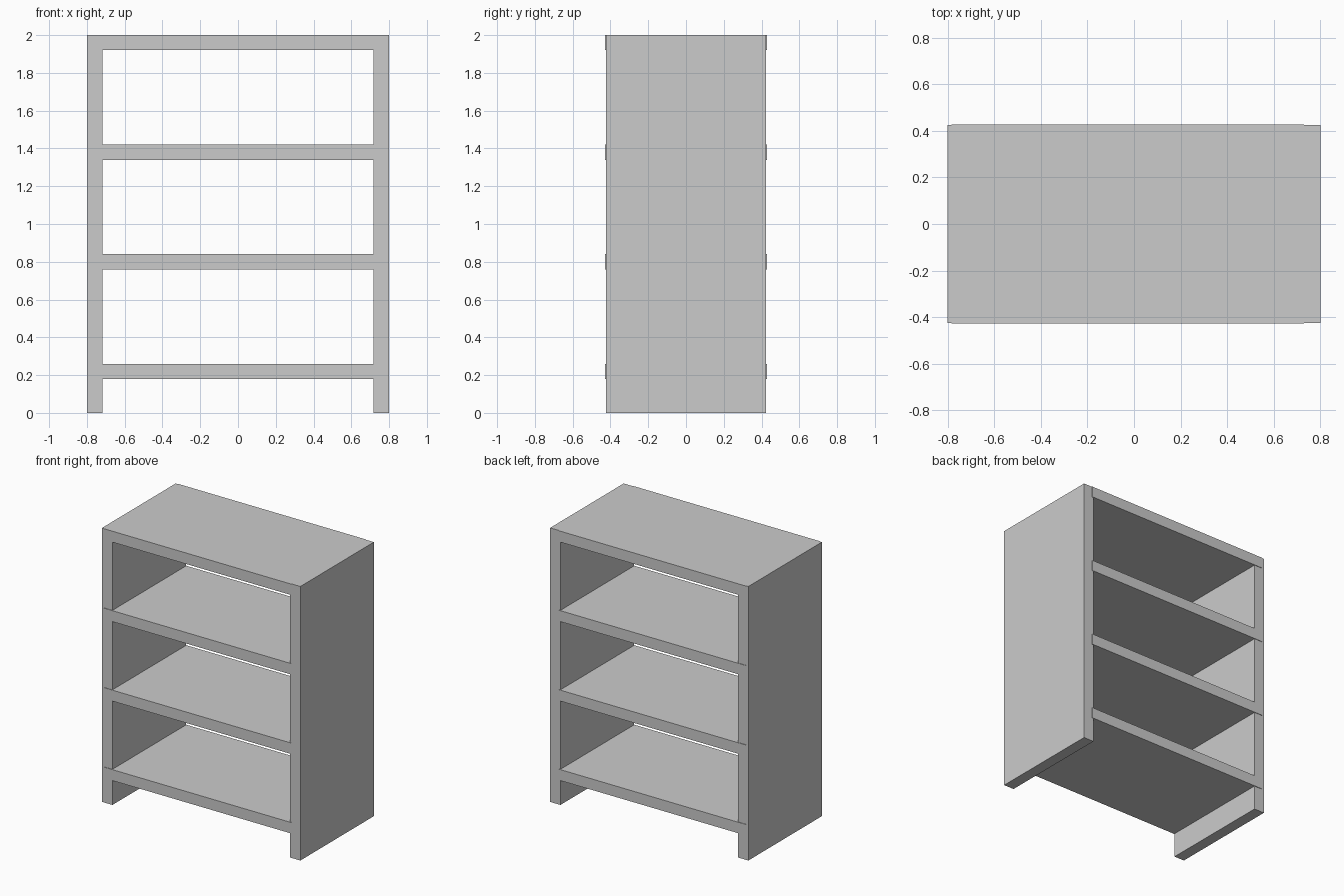
import bpy

if "Cube" in bpy.data.objects:
    bpy.data.objects.remove(bpy.data.objects["Cube"])


def box(name, x, y, z):
    """Box from (min, max) ranges on each axis."""
    bpy.ops.mesh.primitive_cube_add(size=1, location=[(a + b) / 2 for a, b in (x, y, z)])
    obj = bpy.context.object
    obj.name = name
    obj.scale = [b - a for a, b in (x, y, z)]
    bpy.ops.object.transform_apply(location=False, rotation=False, scale=True)
    return obj


# upright side panels
DEPTH = 0.424
box("left_side_panel", (-0.8, -0.717), (-DEPTH, DEPTH), (0, 2))
box("right_side_panel", (0.717, 0.8), (-DEPTH, DEPTH), (0, 2))

# evenly spaced shelves let into the sides, slightly proud front and back
SHELF_DEPTH = 0.428
names = ("bottom_shelf", "lower_shelf", "upper_shelf", "top_board")
for i, name in enumerate(names):
    z = 0.18 + 0.58 * i
    box(name, (-0.783, 0.73), (-SHELF_DEPTH, SHELF_DEPTH), (z, z + 0.08))
